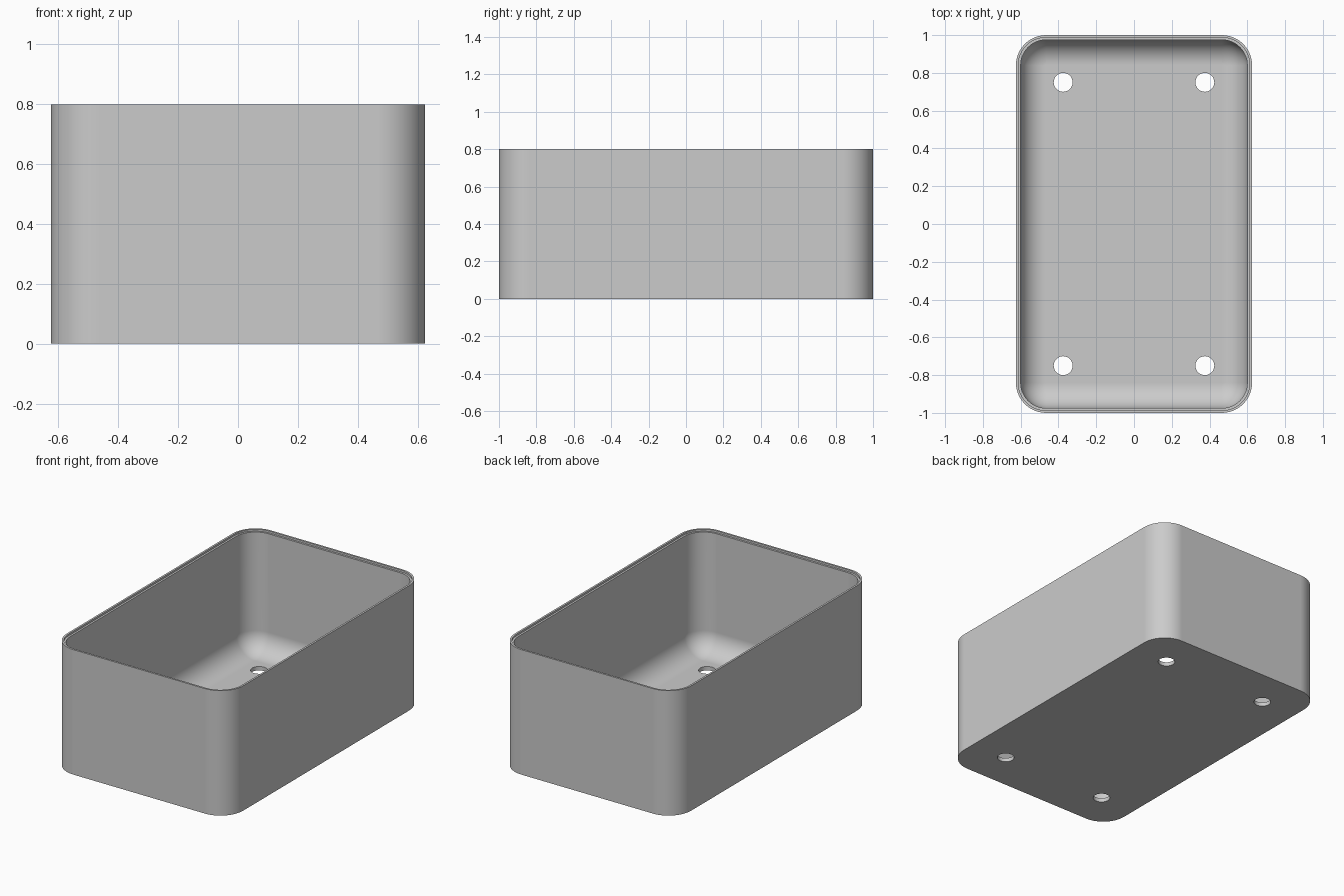
import bpy, bmesh
from math import pi, sin, cos

cube = bpy.data.objects.get("Cube")
if cube:
    bpy.data.objects.remove(cube, do_unlink=True)

HALF_X, HALF_Y, HEIGHT = 0.625, 1.0, 0.8
CORNER, WALL, FLOOR = 0.16, 0.025, 0.025
FILLET = CORNER - WALL - 0.003
STEPS = 12

grey = bpy.data.materials.new("light grey")
grey.use_nodes = True
colour = (0.6, 0.6, 0.6, 1)
grey.diffuse_color = colour
grey.node_tree.nodes["Principled BSDF"].inputs["Base Color"].default_value = colour


def rounded_loop(bm, inset, z):
    """Rounded rectangle of vertices, shrunk by inset."""
    radius = CORNER - inset
    cx, cy = HALF_X - CORNER, HALF_Y - CORNER
    verts = []
    for quarter, (sx, sy) in enumerate(((1, 1), (-1, 1), (-1, -1), (1, -1))):
        for i in range(STEPS + 1):
            a = (quarter + i / STEPS) * pi / 2
            verts.append(bm.verts.new((sx * cx + radius * cos(a),
                                       sy * cy + radius * sin(a), z)))
    return verts


# Section from the underside, up the outside, over the stepped rim, down to the floor
section = [(0, 0), (0, HEIGHT), (WALL / 2, HEIGHT),
           (WALL / 2, HEIGHT - 0.012), (WALL, HEIGHT - 0.012)]
for i in range(STEPS + 1):
    a = i / STEPS * pi / 2
    section.append((WALL + FILLET * (1 - cos(a)), FLOOR + FILLET * (1 - sin(a))))

# Open tray
bm = bmesh.new()
loops = [rounded_loop(bm, inset, z) for inset, z in section]
for low, high in zip(loops, loops[1:]):
    for i in range(len(low)):
        j = (i + 1) % len(low)
        bm.faces.new((low[i], low[j], high[j], high[i]))
bm.faces.new(loops[0])
bm.faces.new(loops[-1])
bmesh.ops.recalc_face_normals(bm, faces=bm.faces)
mesh = bpy.data.meshes.new("tray")
bm.to_mesh(mesh)
bm.free()
mesh.materials.append(grey)
tray = bpy.data.objects.new("tray", mesh)
bpy.context.collection.objects.link(tray)

# Four drain holes through the floor
bpy.ops.object.select_all(action='DESELECT')
bpy.context.view_layer.objects.active = tray
tray.select_set(True)
for sx in (-1, 1):
    for sy in (-1, 1):
        bpy.ops.mesh.primitive_cylinder_add(vertices=48, radius=0.05, depth=0.2,
                                            location=(sx * 0.375, sy * 0.75, 0))
        cutter = bpy.context.object
        cutter.name = "hole_cutter"
        cutter.hide_render = True
        cutter.data.materials.append(grey)
        bpy.context.view_layer.objects.active = tray
        cut = tray.modifiers.new("drain_hole", 'BOOLEAN')
        cut.operation = 'DIFFERENCE'
        cut.solver = 'EXACT'
        cut.object = cutter
        bpy.ops.object.modifier_apply(modifier=cut.name)
        bpy.data.objects.remove(cutter, do_unlink=True)

# Smooth corners and fillets, crisp rim and hole edges
tray.select_set(True)
bpy.context.view_layer.objects.active = tray
bpy.ops.object.shade_smooth_by_angle(angle=pi / 6)
weighted = tray.modifiers.new("even_shading", 'WEIGHTED_NORMAL')
weighted.keep_sharp = True
